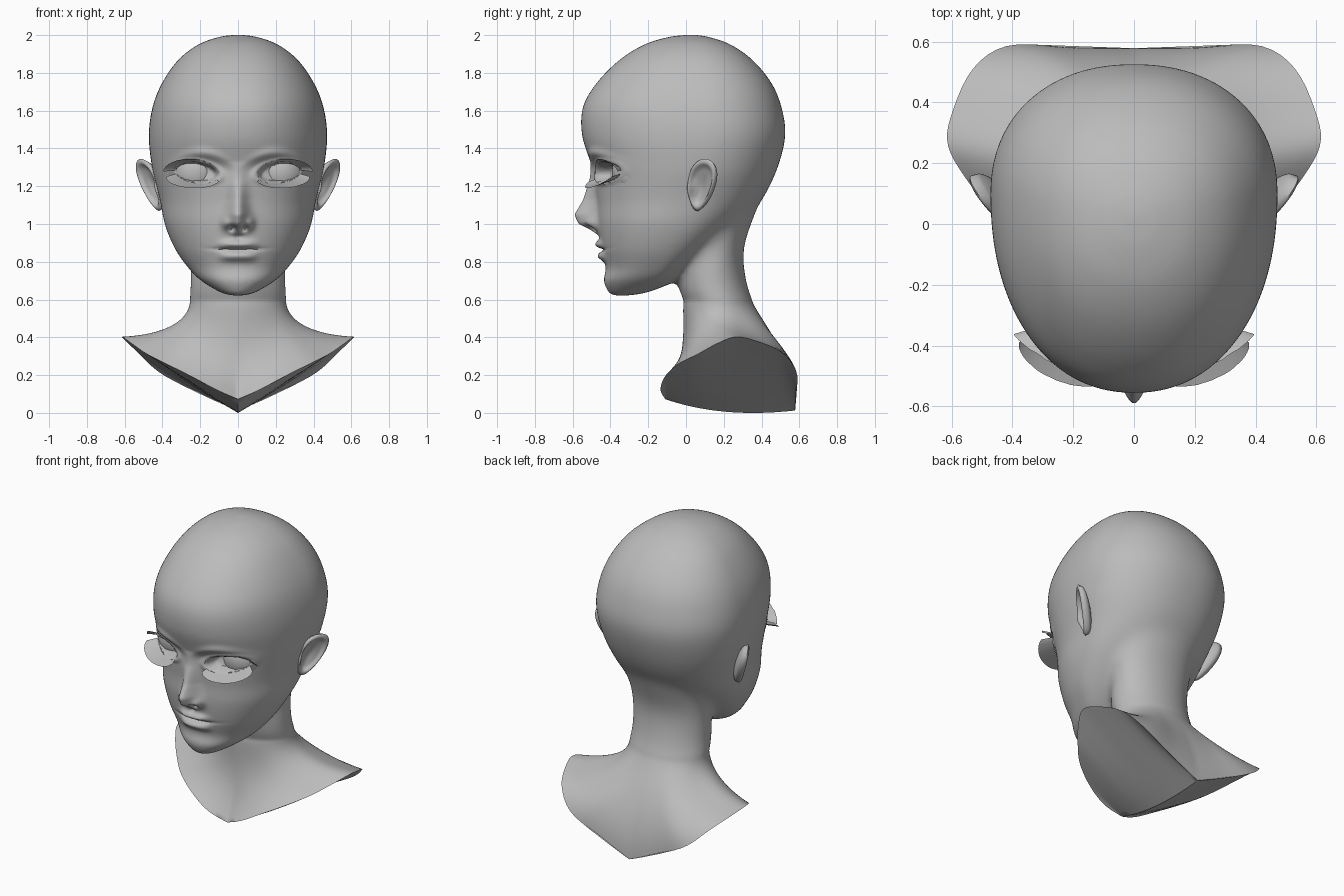
import bpy, bmesh, math
from mathutils import Vector
from mathutils.bvhtree import BVHTree

old = bpy.data.objects.get("Cube")
if old:
    bpy.data.objects.remove(old)

grey = bpy.data.materials.new("plain_grey")
grey.use_nodes = True
colour = (0.5, 0.5, 0.5, 1)
grey.diffuse_color = colour
grey.node_tree.nodes["Principled BSDF"].inputs["Base Color"].default_value = colour


def spline(rows, t):
    """Catmull-Rom through rows, t from 0 to 1."""
    f = min(max(t, 0), 1) * (len(rows) - 1)
    i = min(int(f), len(rows) - 2)
    f -= i
    a, b, c, d = (rows[min(max(i + k, 0), len(rows) - 1)] for k in (-1, 0, 1, 2))
    return [0.5 * (2*q + (r - p)*f + (2*p - 5*q + 4*r - s)*f*f + (3*q - p - 3*r + s)*f**3)
            for p, q, r, s in zip(a, b, c, d)]


def step(a, b, x):
    t = min(max((x - a) / (b - a), 0), 1)
    return t * t * (3 - 2 * t)


def bump(a, b, sa, sb):
    return math.exp(-(a / sa) ** 2 - (b / sb) ** 2)


def loft(bm, rings, closed=True, caps=False):
    loops = [[bm.verts.new(p) for p in r] for r in rings]
    n = len(loops[0])
    for a, b in zip(loops, loops[1:]):
        for i in range(n if closed else n - 1):
            j = (i + 1) % n
            bm.faces.new((a[i], a[j], b[j], b[i]))
    if caps:
        bm.faces.new(loops[0])
        bm.faces.new(loops[-1])


def make(name, bm, angle=50):
    bmesh.ops.remove_doubles(bm, verts=bm.verts, dist=1e-5)
    bmesh.ops.recalc_face_normals(bm, faces=bm.faces)
    me = bpy.data.meshes.new(name)
    bm.to_mesh(me)
    bm.free()
    me.materials.append(grey)
    ob = bpy.data.objects.new(name, me)
    bpy.context.collection.objects.link(ob)
    bpy.ops.object.select_all(action='DESELECT')
    ob.select_set(True)
    bpy.context.view_layer.objects.active = ob
    bpy.ops.object.shade_smooth_by_angle(angle=math.radians(angle))
    return ob


# Skull and jaw: height, front, back, half width, widest depth
N = 96
skull = [(.622, -.38, -.3, .03, -.34), (.64, -.41, -.2, .095, -.29), (.7, -.435, -.05, .195, -.2),
         (.77, -.425, .03, .265, -.13), (.87, -.45, .14, .335, -.08), (1, -.47, .29, .39, -.03),
         (1.13, -.475, .405, .415, .02), (1.3, -.5, .485, .455, .07), (1.47, -.55, .525, .472, .1),
         (1.62, -.545, .505, .452, .09), (1.75, -.47, .45, .4, .08), (1.87, -.35, .35, .315, .06),
         (1.95, -.22, .235, .21, .04), (1.99, -.09, .12, .1, .03), (2.002, .02, .04, .01, .03)]


def skull_ring(t):
    z, front, back, w, mid = spline(skull, t)
    ring = []
    for i in range(N):
        a = math.tau * i / N
        s, c = math.sin(a), math.cos(a)
        reach = (front - mid) if c > 0 else (back - mid)
        ring.append((w * math.copysign(abs(s) ** .92, s), mid + reach * abs(c) ** .92, z))
    return ring


# Neck: height, front, back, half width
neck = [(1.2, .05, .42, .28), (1.05, .04, .365, .26), (.865, 0, .306, .256),
        (.7, -.045, .32, .256), (.59, -.012, .352, .254), (.5, -.01, .38, .26)]


def neck_point(a, t):
    z, f, b, w = spline(neck, t)
    return Vector((w * math.sin(a), (f + b) / 2 - (b - f) / 2 * math.cos(a), z))


bm = bmesh.new()
loft(bm, [skull_ring(k / 110) for k in range(111)], caps=True)
loft(bm, [[neck_point(math.tau * i / N, k / 30) for i in range(N)] for k in range(31)], caps=True)
head = make("head_and_bust", bm)

# Fuse skull and neck, then blend the join behind the jaw
fuse = head.modifiers.new("fuse", 'REMESH')
fuse.mode = 'VOXEL'
fuse.voxel_size = .0105
bpy.ops.object.modifier_apply(modifier="fuse")
nape = head.vertex_groups.new(name="nape")
for v in head.data.vertices:
    x, y, z = v.co
    nape.add([v.index], step(.6, .7, z) * step(1.3, 1.1, z) * step(-.14, .02, y), 'REPLACE')
for name, rounds, group in (("soften", 8, ""), ("blend", 180, "nape")):
    soft = head.modifiers.new(name, 'SMOOTH')
    soft.factor, soft.iterations, soft.vertex_group = .5, rounds, group
    bpy.ops.object.modifier_apply(modifier=name)
head.vertex_groups.clear()

# Sculpt the face: height, nose projection, nose width
nose = [(.935, 0, .04), (.965, .035, .052), (1, .1, .052), (1.05, .12, .052),
        (1.13, .07, .044), (1.24, .022, .045), (1.33, 0, .05)]
EYE = Vector((.217, 0, 1.272))


def lid(x, z):
    """Almond-shaped distance, 1 on the lid line."""
    dx, dz = (x - EYE.x) / .102, (z - EYE.z - .1 * (x - EYE.x)) / (.05 if z > EYE.z else .046)
    return math.hypot(dx, dz)


def face_shift(x, z):
    x, d = abs(x), 0
    for (z0, a0, w0), (z1, a1, w1) in zip(nose, nose[1:]):
        if z0 <= z < z1:
            t = (z - z0) / (z1 - z0)
            d -= (a0 + (a1 - a0) * t) * math.exp(-(x / (w0 + (w1 - w0) * t)) ** 2)
    d -= .03 * bump(x - .065, z - 1.005, .022, .03)          # nostril wings
    d += .045 * bump(x - .03, z - .978, .016, .014)          # nostrils
    mouth = math.exp(-(x / .092) ** 4)
    d -= mouth * (.028 * bump(0, z - .892, 1, .02) + .028 * bump(0, z - .828, 1, .024))
    d += .022 * bump(x, z - .863 - .3 * x * x, .11, .008)    # mouth line
    d += .012 * bump(x, z - .93, .012, .02)                  # groove above lip
    d += .028 * bump(x - .17, z - 1.29, .11, .05)            # sockets
    d -= .014 * bump(x - .2, z - 1.375 + 2 * (x - .2) ** 2, .14, .025)  # brow
    e = lid(x, z)
    d -= .012 * math.exp(-((e - 1.25) / .2) ** 2)            # eyelids
    return d + .06 * (1 - step(.9, 1.1, e))


for v in head.data.vertices:
    if v.co.y < -.2 and v.co.z > .7:
        v.co.y += face_shift(v.co.x, v.co.z) * step(-.2, -.32, v.co.y)

# Shoulders: half outline of the V-shaped cut, front to back
rim = [(0, -.11, .073), (.12, -.135, .125), (.25, -.11, .195), (.38, -.04, .26), (.48, .06, .31),
       (.56, .16, .365), (.612, .26, .402), (.6, .36, .385), (.53, .51, .32),
       (.41, .587, .21), (.2, .58, .1), (0, .578, .013)]


def bust_ring(rule):
    ring = []
    for i in range(N):
        u = 1 - abs(1 - 2 * i / N)
        p = rule(math.pi * u, Vector(spline(rim, u)))
        ring.append((p.x if i < N / 2 else -p.x, p.y, p.z))
    return ring


def shoulder(t):
    def rule(a, end):
        s, c = math.sin(a), math.cos(a)
        start = neck_point(a, .8)
        near = start + Vector((.008 * s, .01 - .023 * c, -.09))
        far = start.lerp(end, .3)
        far.y = start.y + (end.y - start.y) * (.3 - .65 * c)
        far.z = .315 + .105 * s * s
        r = 1 - t
        return start * r**3 + near * 3*r*r*t + far * 3*r*t*t + end * t**3
    return rule


def underside(t):
    def rule(a, end):
        k = min(max((end.y + .11) / .688, 0), 1)
        keel = Vector((0, .688 * k - .11, .08 * (1 - k) ** 3 + .02 * k ** 4 - .007))
        return end.lerp(keel, t) + Vector((.03, 0, -.02)) * math.sin(a) * t * (1 - t)
    return rule


# Trim the neck and bridge it to the shoulders
bm = bmesh.new()
bm.from_mesh(head.data)
bmesh.ops.bisect_plane(bm, geom=bm.verts[:] + bm.edges[:] + bm.faces[:],
                       plane_co=(0, 0, .602), plane_no=(0, 0, 1), clear_inner=True)
loft(bm, [bust_ring(shoulder(k / 28)) for k in range(29)]
     + [bust_ring(underside(k / 10)) for k in range(1, 11)])
bmesh.ops.remove_doubles(bm, verts=bm.verts, dist=1e-5)
bmesh.ops.bridge_loops(bm, edges=[e for e in bm.edges if e.is_boundary and e.verts[0].co.z > .5])
bmesh.ops.recalc_face_normals(bm, faces=bm.faces)
bm.to_mesh(head.data)
bm.free()
bpy.ops.object.shade_smooth_by_angle(angle=math.radians(50))
skin = BVHTree.FromPolygons([v.co for v in head.data.vertices], [p.vertices for p in head.data.polygons])


def on_face(x, z):
    return skin.ray_cast(Vector((x, -2, z)), Vector((0, 1, 0)))[0]


# Eyeballs, lashes and ears, mirrored by side
def lash(name, side, upper):
    bm = bmesh.new()
    inner, outer = [], []
    for k in range(25):
        t = k / 24
        a = math.pi * (1 - t) if upper else math.pi * (1.15 + .75 * t)
        x, z = EYE.x + .118 * math.cos(a), EYE.z + .056 * math.sin(a) + .012 * math.cos(a)
        p = on_face(x, z) + Vector((0, -.003, 0))
        size = math.sin(math.pi * t * .7) if upper else math.sin(math.pi * (.08 + .8 * t)) ** .6
        out = Vector((.075 * t ** 2, -.022, .022 - .03 * t ** 3)) if upper else Vector((.11 * t - .02, -.08, -.026))
        for row, q in ((inner, p), (outer, p + out * size)):
            row.append((q.x * side, q.y, q.z))
    loft(bm, [inner, outer], closed=False)
    make(name, bm)


def ear(name, side):
    bm = bmesh.new()
    along, normal = Vector((.55, .84, 0)), Vector((.84, -.55, 0))

    def ring(r, front):
        pts = []
        for i in range(40):
            a = math.tau * i / 40
            u, v = r * math.cos(a), r * math.sin(a)
            if front:
                w = .018 * bump(r - .86, 0, .14, 1) - .022 * bump(u + .1, v + .1, .5, .6)
                w += .014 * bump(u + .75, v + .15, .25, .25)
            else:
                w = -.045 * math.sqrt(max(0, 1 - r * r))
            p = Vector((.462 + .034 * v, .083, 1.207 + .138 * v))
            p += along * (.1 * u * (.84 + .22 * v) + .025 * v) + normal * w
            pts.append((p.x * side, p.y, p.z))
        return pts
    steps = [k / 14 for k in range(15)]
    loft(bm, [ring(r, True) for r in steps] + [ring(r, False) for r in reversed(steps[:-1])])
    make(name, bm, 80)


for side, word in ((1, "left"), (-1, "right")):
    bm = bmesh.new()
    bmesh.ops.create_uvsphere(bm, u_segments=40, v_segments=24, radius=.14)
    middle = on_face(EYE.x, EYE.z)
    bmesh.ops.translate(bm, verts=bm.verts, vec=((EYE.x + .005) * side, middle.y + .105, EYE.z))
    make(word + "_eyeball", bm)
    lash(word + "_upper_lash", side, True)
    lash(word + "_lower_lash", side, False)
    ear(word + "_ear", side)
